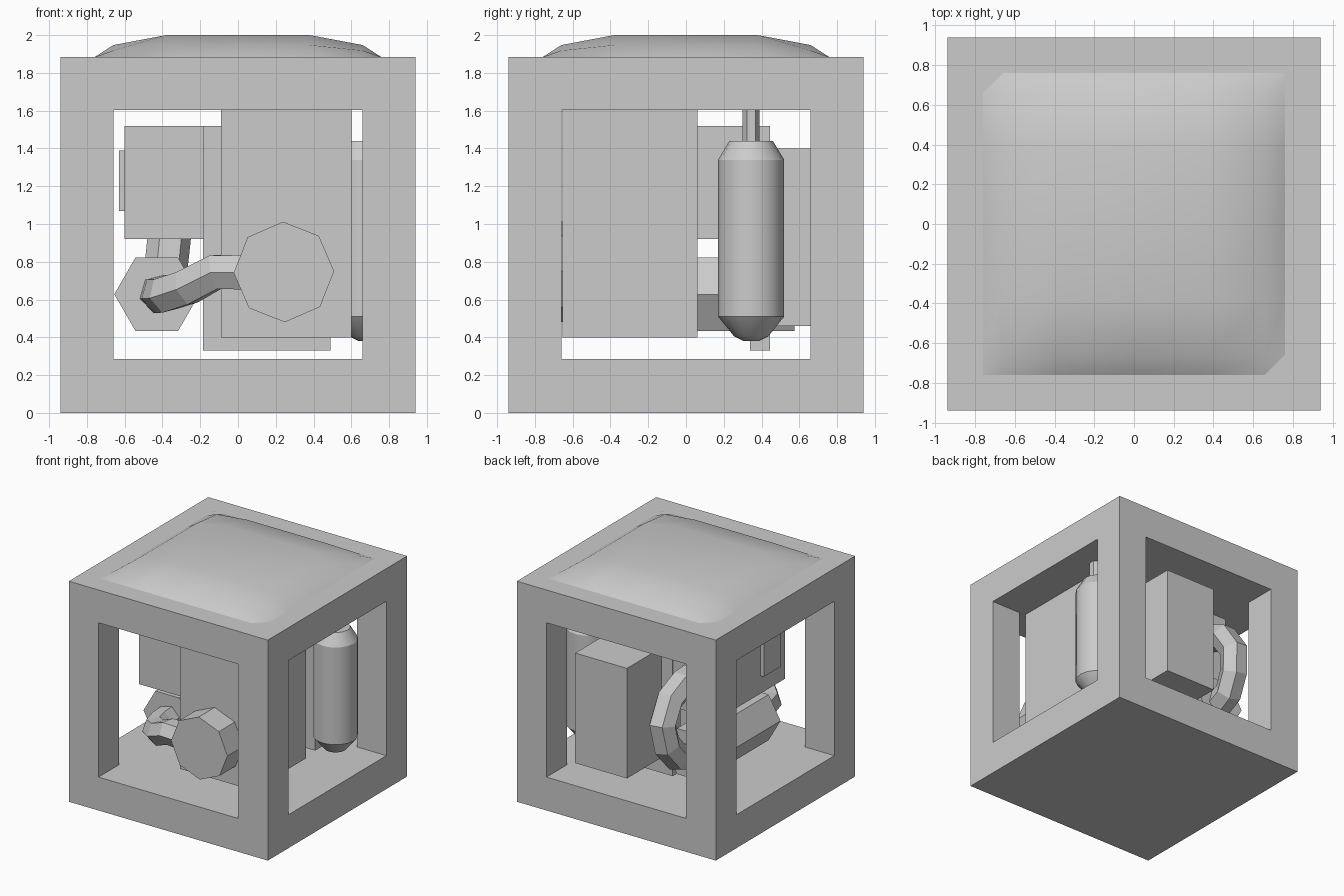
import bpy, bmesh, math

if "Cube" in bpy.data.objects:
    bpy.data.objects.remove(bpy.data.objects["Cube"])


def finish(name, bm, smooth=False):
    bmesh.ops.recalc_face_normals(bm, faces=bm.faces)
    me = bpy.data.meshes.new(name)
    bm.to_mesh(me)
    bm.free()
    ob = bpy.data.objects.new(name, me)
    bpy.context.collection.objects.link(ob)
    bpy.ops.object.select_all(action='DESELECT')
    bpy.context.view_layer.objects.active = ob
    ob.select_set(True)
    if smooth:
        bpy.ops.object.shade_smooth_by_angle(angle=math.radians(28))
    return ob


def box(name, x, y, z):
    bm = bmesh.new()
    bmesh.ops.create_cube(bm, size=1)
    for v in bm.verts:
        v.co = [sum(r) / 2 + c * (r[1] - r[0]) for r, c in zip((x, y, z), v.co)]
    return finish(name, bm)


def lathe(name, profile, sides, place, phase=0.0, smooth=False):
    """Stack rings of (radius, height); place maps (a, b, height) to a position."""
    bm = bmesh.new()
    rings = []
    for r, h in profile:
        angles = [phase + math.tau * i / sides for i in range(sides)]
        rings.append([bm.verts.new(place(r * math.cos(t), r * math.sin(t), h)) for t in angles])
    for lo, hi in zip(rings, rings[1:]):
        for i in range(sides):
            j = (i + 1) % sides
            bm.faces.new((lo[i], lo[j], hi[j], hi[i]))
    bm.faces.new(rings[0])
    bm.faces.new(rings[-1])
    return finish(name, bm, smooth)


def hose(name, points, radius):
    cu = bpy.data.curves.new(name, 'CURVE')
    cu.dimensions = '3D'
    cu.bevel_depth = radius
    cu.bevel_resolution = 1
    cu.use_fill_caps = True
    sp = cu.splines.new('POLY')
    sp.points.add(len(points) - 1)
    for p, co in zip(sp.points, points):
        p.co = (*co, 1)
    sp.use_smooth = False
    ob = bpy.data.objects.new(name, cu)
    bpy.context.collection.objects.link(ob)
    bpy.ops.object.select_all(action='DESELECT')
    bpy.context.view_layer.objects.active = ob
    ob.select_set(True)
    bpy.ops.object.convert(target='MESH')


# Cube frame with square openings cut through both horizontal axes
S, O = 0.94, 0.66
frame = box("frame", (-S, S), (-S, S), (0, 1.883))
for x, y in ((O, 2), (2, O)):
    cutter = box("cutter", (-x, x), (-y, y), (0.285, 1.603))
    mod = frame.modifiers.new("opening", 'BOOLEAN')
    mod.operation = 'DIFFERENCE'
    mod.solver = 'EXACT'
    mod.object = cutter
    bpy.context.view_layer.objects.active = frame
    bpy.ops.object.modifier_apply(modifier=mod.name)
    bpy.data.objects.remove(cutter)

# Pillow-shaped top panel
steps = [(-0.76, 0), (-0.66, 0.55), (-0.38, 1), (0, 1), (0.38, 1), (0.66, 0.55), (0.76, 0)]
bm = bmesh.new()
grid = [[bm.verts.new((x, y, 1.883 + 0.117 * fx * fy)) for x, fx in steps] for y, fy in steps]
for a, b in zip(grid, grid[1:]):
    for i in range(len(steps) - 1):
        bm.faces.new((a[i], a[i + 1], b[i + 1], b[i]))
panel = finish("top_panel", bm)
panel.data.shade_smooth()

# Housings inside the frame
box("main_housing", (-0.09, 0.60), (-0.655, 0.06), (0.40, 1.62))
box("side_housing", (-0.60, -0.18), (-0.48, 0.44), (0.92, 1.52))
box("side_cover", (-0.63, -0.59), (-0.38, -0.15), (1.07, 1.39))
box("middle_plate", (-0.185, 0.49), (0.34, 0.445), (0.33, 1.518))
box("rear_housing", (-0.08, 0.41), (0.40, 0.91), (0.46, 1.40))

# Front octagonal motor and hexagonal drum, both lying along y
lathe("front_motor", [(0.266, -0.87), (0.266, -0.62)], 8,
      lambda a, b, h: (0.243 + a, h, 0.746 + b), math.radians(1))
lathe("drum", [(0.225, -0.34), (0.225, 0.575)], 6,
      lambda a, b, h: (-0.43 + a, h, 0.628 + b))

# Upright tank with bevelled ends and a pipe to the ceiling
lathe("tank", [(0.04, 0.38), (0.09, 0.405), (0.175, 0.51), (0.175, 1.34), (0.115, 1.44)], 16,
      lambda a, b, h: (0.68 + a, 0.345 + b, h), smooth=True)
lathe("tank_pipe", [(0.045, 1.42), (0.045, 1.62)], 6,
      lambda a, b, h: (0.70 + a, 0.345 + b, h), math.pi / 6)

# Hoses
hose("front_hose", [(0.05, -0.76, 0.745), (-0.12, -0.75, 0.745), (-0.27, -0.67, 0.665),
                    (-0.38, -0.57, 0.63), (-0.41, -0.45, 0.63), (-0.42, -0.30, 0.63)], 0.105)
hose("rear_hose", [(-0.35, 0.40, 1.21), (-0.35, 0.55, 1.20), (-0.35, 0.72, 1.13),
                   (-0.36, 0.83, 0.965), (-0.38, 0.80, 0.78), (-0.41, 0.70, 0.65),
                   (-0.43, 0.55, 0.61)], 0.115)
